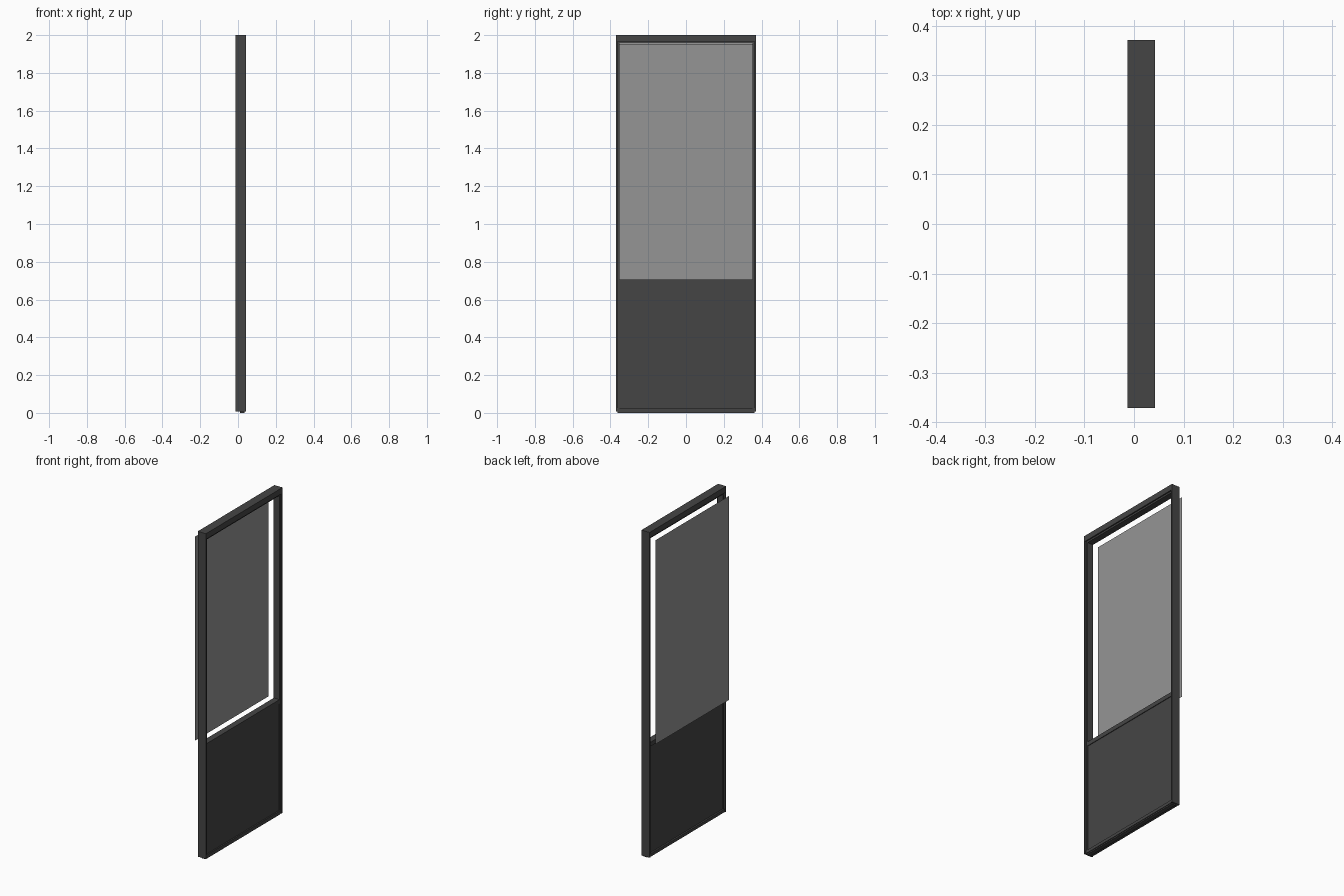
import bpy

if "Cube" in bpy.data.objects:
    bpy.data.objects.remove(bpy.data.objects["Cube"])

def box(name, x0, x1, y0, y1, z0, z1):
    # axis-aligned box given by its limits
    bpy.ops.mesh.primitive_cube_add(size=1, location=((x0+x1)/2, (y0+y1)/2, (z0+z1)/2))
    o = bpy.context.object
    o.name = name
    o.scale = (x1-x0, y1-y0, z1-z0)
    bpy.ops.object.transform_apply(location=False, rotation=False, scale=True)
    o.data.materials.append(dark)
    return o

def material(name, c):
    m = bpy.data.materials.new(name)
    m.diffuse_color = c
    m.use_nodes = True
    m.node_tree.nodes["Principled BSDF"].inputs["Base Color"].default_value = m.diffuse_color
    return m

dark = material("dark_frame", (0.06, 0.06, 0.06, 1))
pane_mat = material("pane_grey", (0.3, 0.3, 0.3, 1))

X0, X1 = -0.013, 0.042   # frame depth
W, STEP, IN = 0.371, 0.362, 0.353
BOT, TOP = 0.007, 2.0

# stepped side stiles
for name, s in (("left", -1), ("right", 1)):
    a, b = sorted((s*STEP, s*W))
    box(name + "_stile", X0, X1, a, b, BOT, TOP)
    a, b = sorted((s*IN, s*STEP))
    box(name + "_stile_lip", X0+0.008, X1-0.008, a, b, BOT, TOP-0.02)

# top rail with a stepped lip
box("top_rail", X0, X1, -STEP, STEP, 1.965, TOP)
box("top_rail_lip", X0+0.008, X1-0.008, -IN, IN, 1.955, 1.965)

# lower panel with its border rails
box("bottom_rail", X0+0.003, X1-0.004, -STEP, STEP, BOT, 0.025)
box("lower_panel", 0.0, 0.03, -IN, IN, 0.025, 0.68)
box("middle_rail", X0+0.008, X1-0.008, -IN, IN, 0.68, 0.705)
box("bottom_seal", 0.01, 0.034, -STEP, STEP, 0.0, BOT)

# flat pane floating behind the opening
bpy.ops.mesh.primitive_plane_add(size=1, location=(-0.042, 0, 1.329), rotation=(0, -1.5707963, 0))
pane = bpy.context.object
pane.name = "window_pane"
pane.scale = (1.25, 0.708, 1)
pane.data.materials.append(pane_mat)
